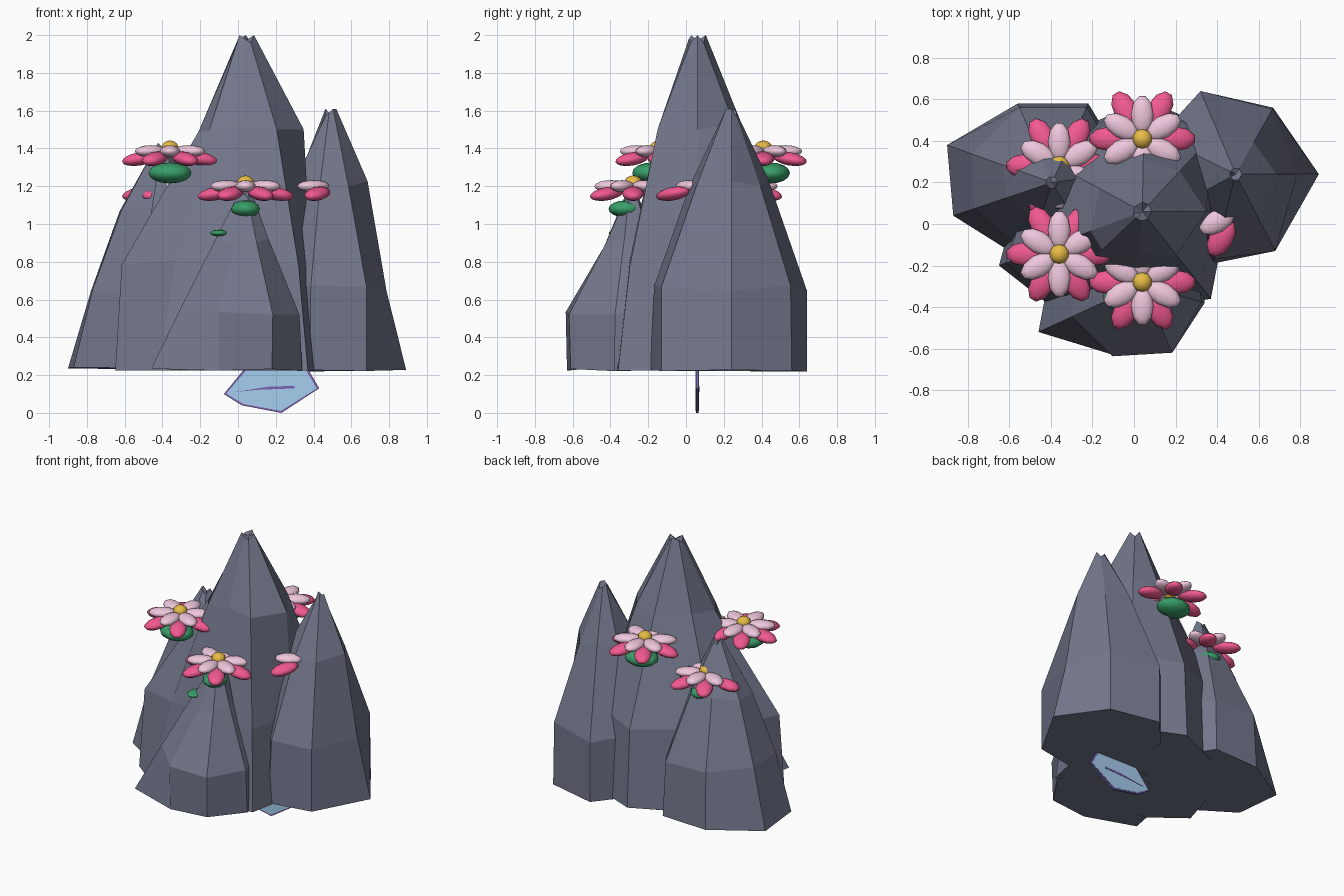
import bpy, bmesh, math, random
from mathutils import Matrix, Vector

if "Cube" in bpy.data.objects:
    bpy.data.objects.remove(bpy.data.objects["Cube"])

random.seed(4)


def material(name, rgb):
    m = bpy.data.materials.new(name)
    m.diffuse_color = (*rgb, 1)
    m.use_nodes = True
    m.node_tree.nodes["Principled BSDF"].inputs["Base Color"].default_value = m.diffuse_color
    return m


ROCK = material("slate", (0.17, 0.185, 0.26))
PINK = material("deep_pink", (0.88, 0.1, 0.28))
PALE = material("pale_pink", (0.86, 0.57, 0.72))
GOLD = material("gold", (0.8, 0.5, 0.06))
GREEN = material("green", (0.04, 0.34, 0.14))
BLUE = material("light_blue", (0.38, 0.62, 0.86))
PURPLE = material("purple", (0.2, 0.12, 0.45))


def finish(name, bm, mat, smooth=False):
    bmesh.ops.recalc_face_normals(bm, faces=bm.faces)
    me = bpy.data.meshes.new(name)
    bm.to_mesh(me)
    bm.free()
    me.materials.append(mat)
    for p in me.polygons:
        p.use_smooth = smooth
    ob = bpy.data.objects.new(name, me)
    bpy.context.collection.objects.link(ob)
    return ob


# Faceted peak: rings shrink from a base outline towards a small jagged cap.
# Each corner is (x, y, scale of the middle ring, scale of the upper ring).
def peak(name, apex, base_z, cap, corners):
    ax, ay, top = apex
    bm = bmesh.new()
    rings = [[], [], [], []]
    height = top - base_z
    for i, (x, y, mid, up) in enumerate(corners):
        d = Vector((x - ax, y - ay, 0))
        tips = (0.02, -0.02, 0.0)
        levels = ((1, 0, 0.01), (mid, 0.33, 0.03), (up, 0.73, 0.03))
        for ring, (s, h, jitter) in zip(rings, levels):
            z = base_z + height * h + random.uniform(-jitter, jitter)
            ring.append(bm.verts.new((ax + d.x * s, ay + d.y * s, z)))
        e = d.normalized() * cap
        rings[3].append(bm.verts.new((ax + e.x, ay + e.y, top + tips[i % 3])))
    n = len(corners)
    for a, b in zip(rings, rings[1:]):
        for i in range(n):
            j = (i + 1) % n
            bm.faces.new((a[i], a[j], b[j], b[i]))
    bm.faces.new(rings[0])
    tip = bm.verts.new((ax, ay, top - 0.01))
    for i in range(n):
        bm.faces.new((rings[3][i], rings[3][(i + 1) % n], tip))
    finish(name, bm, ROCK)


peak("main_peak", (0.04, 0.06, 1.98), 0.23, 0.045, [
    (0.45, 0.06, 0.85, 0.75), (0.37, -0.36, 0.85, 0.5), (0.0, -0.42, 0.75, 0.42),
    (-0.42, -0.38, 0.8, 0.42), (-0.65, -0.2, 0.95, 0.36),
    (-0.5, 0.35, 0.9, 0.38), (0.05, 0.6, 0.95, 0.46), (0.4, 0.45, 0.95, 0.5)])
peak("right_peak", (0.49, 0.24, 1.59), 0.22, 0.03, [
    (0.89, 0.24, 0.74, 0.49), (0.67, 0.56, 0.98, 0.48), (0.32, 0.64, 1, 0.48),
    (0.12, 0.42, 1, 0.5), (0.14, 0.05, 1, 0.52),
    (0.38, -0.19, 0.95, 0.5), (0.68, -0.13, 1, 0.5)])
peak("left_peak", (-0.395, 0.2, 1.41), 0.24, 0.03, [
    (-0.9, 0.38, 0.76, 0.46), (-0.56, 0.58, 0.95, 0.48), (-0.22, 0.58, 0.95, 0.48),
    (-0.02, 0.25, 0.95, 0.5), (-0.2, -0.12, 0.95, 0.5),
    (-0.52, -0.18, 0.92, 0.48), (-0.87, 0.04, 0.79, 0.47)])
peak("front_peak", (0.04, -0.29, 1.16), 0.23, 0.03, [
    (0.34, -0.38, 0.95, 0.4), (0.18, -0.61, 1.03, 0.42), (-0.1, -0.63, 1.02, 0.42),
    (-0.46, -0.52, 0.68, 0.3), (-0.4, -0.2, 0.75, 0.35),
    (-0.05, 0.05, 1, 0.4), (0.3, -0.05, 0.9, 0.4)])


# Stretched ball used for petals, cups, leaves and flower hearts
def blob(bm, centre, size, turn=0.0, tilt=0.0):
    m = (Matrix.Translation(centre) @ Matrix.Rotation(turn, 4, "Z")
         @ Matrix.Rotation(-tilt, 4, "Y") @ Matrix.Diagonal((*size, 1)))
    bmesh.ops.create_uvsphere(bm, u_segments=10, v_segments=8, radius=1, matrix=m)


def petals(name, c, angles, reach, size, z, tilt, mat):
    bm = bmesh.new()
    for deg in angles:
        a = math.radians(deg)
        at = c + Vector((math.cos(a) * reach, math.sin(a) * reach, z))
        blob(bm, at, size, a, tilt)
    finish(name, bm, mat, True)


def single(name, centre, size, mat, turn=0.0):
    bm = bmesh.new()
    blob(bm, centre, size, turn)
    finish(name, bm, mat, True)


OUTER = range(0, 360, 60)
INNER = range(30, 390, 60)


def flower(tag, pos, outer=OUTER, inner=INNER):
    c = Vector(pos)
    petals("outer_petals_" + tag, c, outer, 0.16, (0.1, 0.058, 0.035), -0.005, -0.17, PINK)
    petals("inner_petals_" + tag, c, inner, 0.115, (0.095, 0.054, 0.032), 0.035, 0.0, PALE)


# Flowers around the peaks, each with a gold heart and a green cup
for tag, pos, cup, drop in (
        ("front", (0.04, -0.28, 1.165), (0.08, 0.09, 0.045), 0.085),
        ("left_front", (-0.36, -0.145, 1.35), (0.12, 0.1, 0.055), 0.08),
        ("left_back", (-0.36, 0.28, 1.165), (0.08, 0.09, 0.045), 0.085),
        ("back", (0.04, 0.41, 1.35), (0.12, 0.1, 0.055), 0.08)):
    flower(tag, pos)
    c = Vector(pos)
    single("heart_" + tag, c + Vector((0, 0, 0.05)), (0.048, 0.048, 0.042), GOLD)
    shift = 0.04 if "back" in tag else -0.04
    single("cup_" + tag, c + Vector((0, shift, -drop)), cup, GREEN)
# Flower nearly swallowed by the right peak
flower("right", (0.5, 0.07, 1.165), outer=(240,), inner=(210,))
single("small_leaf", (-0.1, -0.34, 0.952), (0.05, 0.07, 0.018), GREEN)

# Thin plate hanging under the rock: blue panel, purple rim and slit
OUTLINE = [(-0.075, 0.1), (0.02, 0.04), (0.23, 0.0), (0.43, 0.13),
           (0.36, 0.25), (0.04, 0.24)]


def plate(name, pts, half, mat):
    bm = bmesh.new()
    front = [bm.verts.new((x, 0.06 - half, z)) for x, z in pts]
    back = [bm.verts.new((x, 0.06 + half, z)) for x, z in pts]
    bm.faces.new(front)
    bm.faces.new(back[::-1])
    for i in range(len(pts)):
        j = (i + 1) % len(pts)
        bm.faces.new((front[i], front[j], back[j], back[i]))
    finish(name, bm, mat)


plate("plate_rim", OUTLINE, 0.007, PURPLE)
plate("plate_panel", [(0.18 + (x - 0.18) * 0.95, 0.13 + (z - 0.13) * 0.92)
                      for x, z in OUTLINE], 0.009, BLUE)
plate("plate_slit", [(-0.02, 0.11), (0.1, 0.122), (0.3, 0.13),
                     (0.3, 0.142), (0.17, 0.14)], 0.011, PURPLE)
